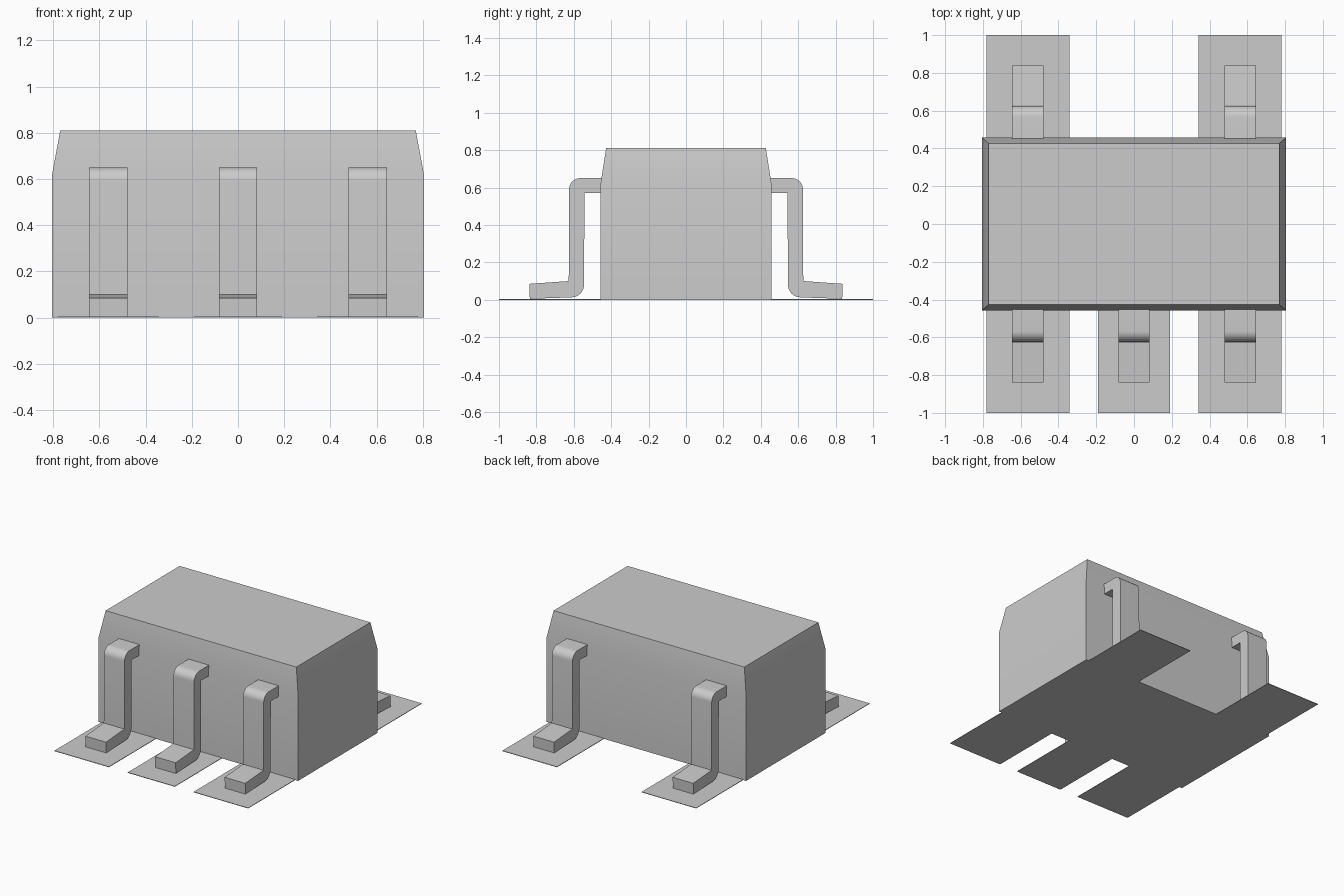
import bpy, bmesh, math

cube = bpy.data.objects.get("Cube")
if cube:
    bpy.data.objects.remove(cube, do_unlink=True)

# One plain grey for every part
grey = bpy.data.materials.new("plain_grey")
grey.use_nodes = True
GREY = (0.6, 0.6, 0.6, 1.0)
grey.diffuse_color = GREY
grey.node_tree.nodes["Principled BSDF"].inputs["Base Color"].default_value = GREY


def loft(name, rings, smooth=True):
    """Join matching rings of points into a closed solid."""
    bm = bmesh.new()
    loops = [[bm.verts.new(p) for p in ring] for ring in rings]
    n = len(loops[0])
    for a, b in zip(loops, loops[1:]):
        for i in range(n):
            j = (i + 1) % n
            bm.faces.new((a[i], a[j], b[j], b[i]))
    bm.faces.new(loops[0][::-1])
    bm.faces.new(loops[-1])
    bmesh.ops.recalc_face_normals(bm, faces=bm.faces)
    mesh = bpy.data.meshes.new(name)
    bm.to_mesh(mesh)
    bm.free()
    mesh.materials.append(grey)
    obj = bpy.data.objects.new(name, mesh)
    bpy.context.collection.objects.link(obj)
    if smooth:
        bpy.ops.object.select_all(action="DESELECT")
        obj.select_set(True)
        bpy.context.view_layer.objects.active = obj
        bpy.ops.object.shade_smooth_by_angle(angle=math.radians(30))
    return obj


def rect(x0, x1, y0, y1, z):
    return [(x0, y0, z), (x1, y0, z), (x1, y1, z), (x0, y1, z)]


def arc(cy, cz, ry, rz, start, end, steps):
    """Elliptical arc in the side plane, angles in degrees."""
    angles = [math.radians(start + (end - start) * i / steps) for i in range(steps + 1)]
    return [(cy + ry * math.cos(a), cz + rz * math.sin(a)) for a in angles]


# Moulded body: straight walls, then a slight inward taper to the flat top
loft("body", [rect(-0.805, 0.805, -0.457, 0.457, 0.0),
              rect(-0.805, 0.805, -0.457, 0.457, 0.62),
              rect(-0.77, 0.77, -0.427, 0.427, 0.81)])

# Side profile of a bent lead: shoulder, vertical leg and foot
lead_profile = ([(0.40, 0.65)]
                + arc(0.567, 0.592, 0.058, 0.058, 90, 0, 8)
                + [(0.627, 0.10), (0.838, 0.085), (0.835, 0.005)]
                + arc(0.61, 0.082, 0.065, 0.069, 270, 180, 8)
                + [(0.543, 0.572), (0.40, 0.572)])


def lead_and_pad(label, x, side, lead_half, pad_half):
    # side is -1 for the front row, +1 for the back row
    loft(label + "_lead", [[(x + s * lead_half, side * y, z) for y, z in lead_profile]
                           for s in (-1, 1)])
    # Thin solder pad, running from just under the body outward
    y0, y1 = sorted((side * 0.45, side * 1.0))
    loft(label + "_pad", [rect(x - pad_half, x + pad_half, y0, y1, z)
                          for z in (0.0, 0.004)], smooth=False)


for row, side in (("front", -1), ("back", 1)):
    for hand, sx in (("right", -1), ("left", 1)):
        lead_and_pad(f"{row}_{hand}", sx * 0.562, side, 0.083, 0.22)
lead_and_pad("front_middle", 0.0, -1, 0.083, 0.19)
